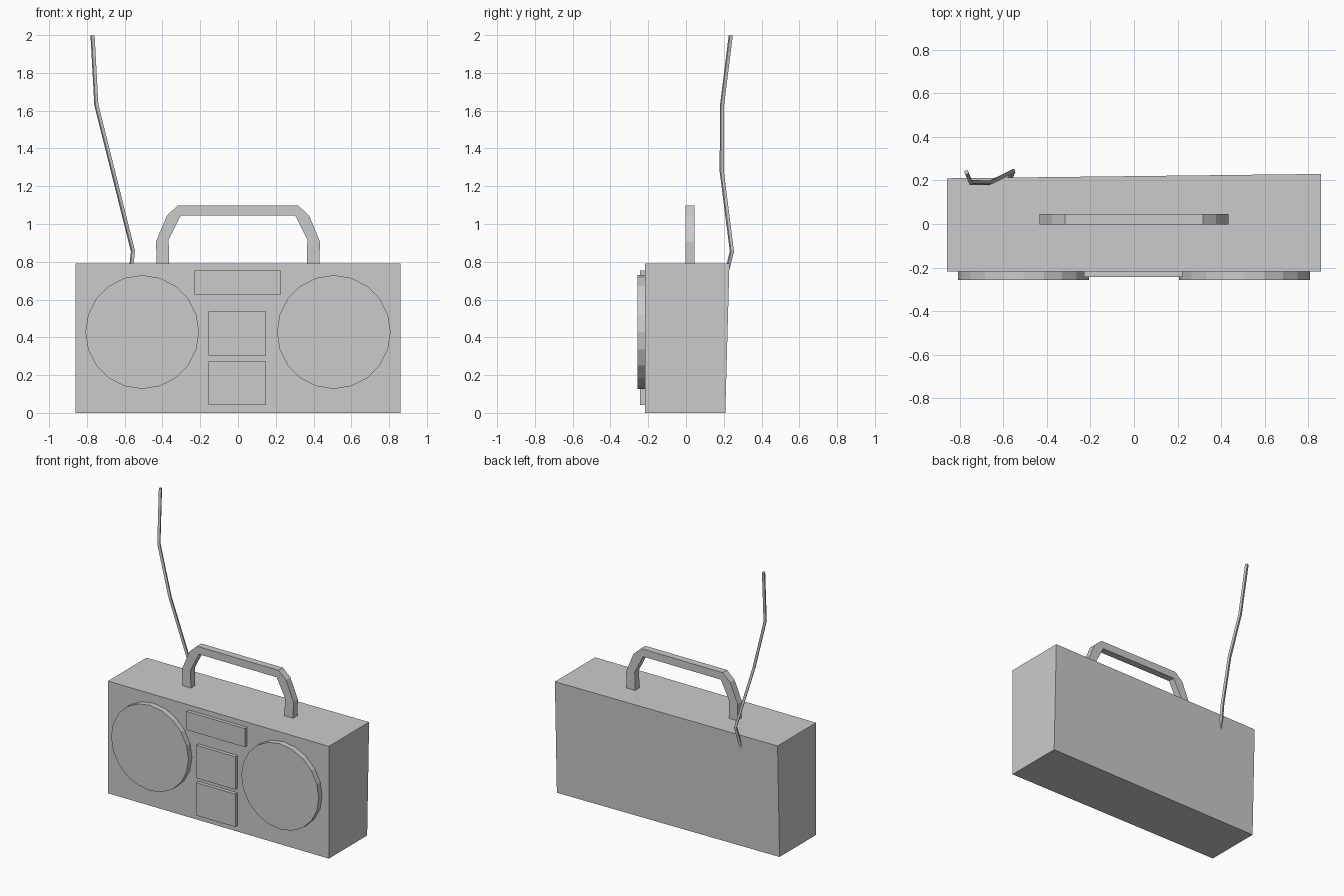
import bpy, bmesh, math
from mathutils import Matrix

if "Cube" in bpy.data.objects:
    bpy.data.objects.remove(bpy.data.objects["Cube"])


def finish(name, bm):
    bmesh.ops.recalc_face_normals(bm, faces=bm.faces)
    me = bpy.data.meshes.new(name)
    bm.to_mesh(me)
    bm.free()
    ob = bpy.data.objects.new(name, me)
    bpy.context.collection.objects.link(ob)
    return ob


def extrude_profile(name, pts, y0, y1):
    """Extrude an (x, z) outline from y0 to y1."""
    bm = bmesh.new()
    face = bm.faces.new([bm.verts.new((x, y0, z)) for x, z in pts])
    new = bmesh.ops.extrude_face_region(bm, geom=[face])["geom"]
    verts = [v for v in new if isinstance(v, bmesh.types.BMVert)]
    bmesh.ops.translate(bm, verts=verts, vec=(0, y1 - y0, 0))
    return finish(name, bm)


def rect(x0, x1, z0, z1):
    return [(x0, z0), (x1, z0), (x1, z1), (x0, z1)]


FRONT = -0.218

# Body, with its back leaning slightly outwards to the top and right
body = extrude_profile("body", rect(-0.86, 0.86, 0, 0.79), FRONT, 0.21)
for v in body.data.vertices:
    if v.co.y > 0:
        v.co.y = 0.209 + 0.010 * v.co.x / 0.86 + 0.022 * (v.co.z / 0.79 - 0.5)

# Speakers
for side, label in ((-1, "left"), (1, "right")):
    circle = [(side * 0.507 + 0.301 * math.cos(i * math.tau / 20),
               0.428 + 0.301 * math.sin(i * math.tau / 20)) for i in range(20)]
    extrude_profile(label + "_speaker", circle, -0.257, FRONT + 0.005)

# Raised front panels
for name, outline in (("tuner_panel", rect(-0.229, 0.224, 0.624, 0.754)),
                      ("upper_tape_door", rect(-0.155, 0.149, 0.305, 0.536)),
                      ("lower_tape_door", rect(-0.155, 0.149, 0.042, 0.273))):
    extrude_profile(name, outline, -0.243, FRONT + 0.005)

# Carrying handle
outer = [(0.43, 0.77), (0.434, 0.907), (0.376, 1.045), (0.318, 1.098)]
inner = [(0.303, 1.045), (0.367, 0.916), (0.365, 0.77)]
outline = (outer + [(-x, z) for x, z in reversed(outer)]
           + [(-x, z) for x, z in reversed(inner)] + inner)
extrude_profile("handle", outline, -0.003, 0.046)

# Bent aerial swept along a path
path = [(-0.578, 0.195, 0.66), (-0.556, 0.243, 0.855), (-0.662, 0.189, 1.28),
        (-0.75, 0.191, 1.63), (-0.77, 0.237, 1.998)]
curve = bpy.data.curves.new("aerial", "CURVE")
curve.dimensions = "3D"
curve.bevel_depth = 0.012
curve.bevel_resolution = 0
curve.use_fill_caps = True
spline = curve.splines.new("POLY")
spline.points.add(len(path) - 1)
for point, co in zip(spline.points, path):
    point.co = (*co, 1)
spline.use_smooth = False
aerial = bpy.data.objects.new("aerial", curve)
bpy.context.collection.objects.link(aerial)
